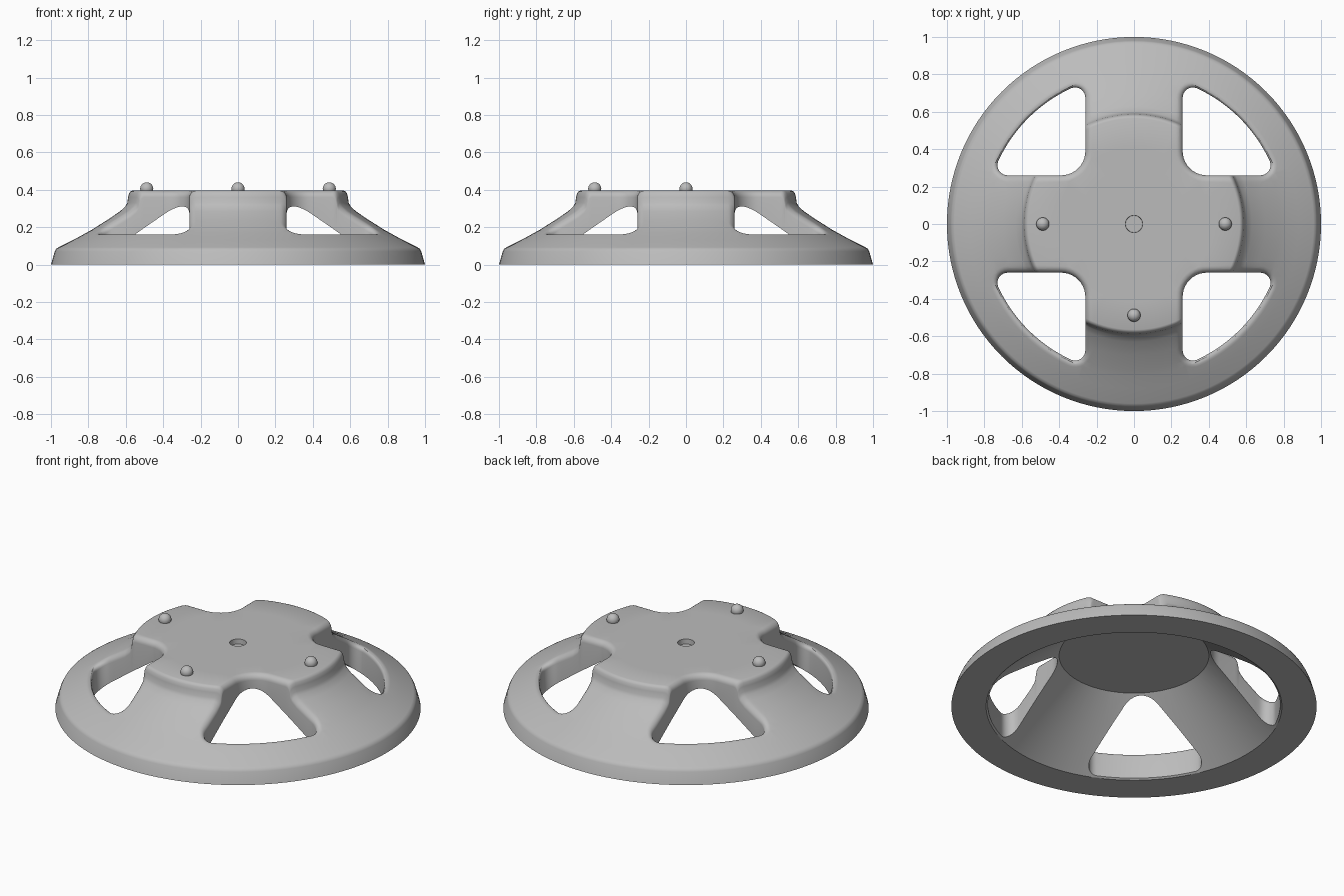
import bpy, bmesh, math
from mathutils import Vector
from mathutils.geometry import delaunay_2d_cdt

if "Cube" in bpy.data.objects:
    bpy.data.objects.remove(bpy.data.objects["Cube"])

SEGMENTS = 128
FILLET = 0.035
STEPS = 6
EDGE, RIM, INNER, CORNER = 0.26, 0.8, 0.13, 0.055

# Radius and height of the upper and lower surfaces
TOP = [(0, 0.365), (0.045, 0.365), (0.046, 0.395), (0.3, 0.395), (0.565, 0.395),
       (0.575, 0.391), (0.583, 0.38), (0.588, 0.36), (0.592, 0.33), (0.602, 0.312),
       (0.63, 0.285), (0.7, 0.238), (0.78, 0.187), (0.88, 0.132), (0.96, 0.092),
       (0.973, 0.084), (0.98, 0.07), (1, 0)]
BOTTOM = [(0, 0.32), (0.41, 0.32), (0.81, 0), (1, 0)]


def material(name, value):
    mat = bpy.data.materials.new(name)
    mat.use_nodes = True
    colour = (value, value, value, 1)
    mat.diffuse_color = colour
    mat.node_tree.nodes["Principled BSDF"].inputs["Base Color"].default_value = colour
    return mat


def height(profile, r):
    for (r0, z0), (r1, z1) in zip(profile, profile[1:]):
        if r <= r1:
            return z0 + (z1 - z0) * (r - r0) / (r1 - r0)
    return profile[-1][1]


def window(offset):
    """Rounded window outline in the first quadrant, grown by an offset."""
    near, far = EDGE + INNER, EDGE + CORNER
    reach = math.sqrt((RIM - CORNER) ** 2 - far ** 2)
    tilt = math.degrees(math.atan2(reach, far))
    arcs = [(near, near, INNER, 270, 180, 10), (far, reach, CORNER, 180, tilt, 8),
            (0, 0, RIM, tilt, 90 - tilt, 20), (reach, far, CORNER, 90 - tilt, -90, 8)]
    points = []
    for cx, cy, radius, start, end, count in arcs:
        first = 1 if cx == 0 else 0
        last = count if cx == 0 else count + 1
        for i in range(first, last):
            a = math.radians(start + (end - start) * i / count)
            points.append(Vector((cx + (radius + offset) * math.cos(a),
                                  cy + (radius + offset) * math.sin(a))))
    return points


OUTLINE = window(0)


def window_distance(x, y):
    """Distance to the nearest window, negative inside it."""
    p = Vector((abs(x), abs(y)))
    nearest, inside = 9.0, True
    for a, b in zip(OUTLINE, OUTLINE[1:] + OUTLINE[:1]):
        d = b - a
        t = max(0, min(1, (p - a).dot(d) / d.length_squared))
        nearest = min(nearest, (p - a - d * t).length)
        if d.x * (p.y - a.y) - d.y * (p.x - a.x) > 0:
            inside = False
    return -nearest if inside else nearest


def upper(x, y):
    d = max(0, min(FILLET, window_distance(x, y)))
    drop = FILLET - math.sqrt(FILLET ** 2 - (FILLET - d) ** 2)
    return height(TOP, math.hypot(x, y)) - drop


# Plan layout: concentric rings and the nested window outlines
points, edges = [Vector((0, 0))], []


def add_loop(loop):
    base, n = len(points), len(loop)
    points.extend(loop)
    edges.extend((base + i, base + (i + 1) % n) for i in range(n))


for r in sorted({r for r, z in TOP + BOTTOM if r > 0}):
    count = SEGMENTS if r > 0.1 else SEGMENTS // 4
    add_loop([Vector((r * math.cos(math.tau * i / count), r * math.sin(math.tau * i / count)))
              for i in range(count)])
for k in range(STEPS + 1):
    offset = FILLET * (1 - math.cos(math.pi / 2 * k / STEPS))
    for sx in (1, -1):
        for sy in (1, -1):
            add_loop([Vector((p.x * sx, p.y * sy)) for p in window(offset)])

plan, _, triangles, *_ = delaunay_2d_cdt(points, edges, [], 0, 1e-5)

# Spoked body: the plan without windows, extruded and shaped on both sides
bm = bmesh.new()
verts = [bm.verts.new((p.x, p.y, 0)) for p in plan]
for tri in triangles:
    centre = sum((plan[i] for i in tri), Vector((0, 0))) / len(tri)
    if window_distance(*centre) > 0:
        bm.faces.new([verts[i] for i in tri])
bmesh.ops.delete(bm, geom=[v for v in bm.verts if not v.link_faces], context='VERTS')
result = bmesh.ops.extrude_face_region(bm, geom=bm.faces[:], use_keep_orig=True)
raised = {g for g in result["geom"] if isinstance(g, bmesh.types.BMVert)}
for v in bm.verts:
    x, y = v.co.xy
    v.co.z = upper(x, y) if v in raised else height(BOTTOM, math.hypot(x, y))
bmesh.ops.remove_doubles(bm, verts=bm.verts[:], dist=1e-4)
bmesh.ops.recalc_face_normals(bm, faces=bm.faces[:])
mesh = bpy.data.meshes.new("spoked_body")
bm.to_mesh(mesh)
bm.free()
body = bpy.data.objects.new("spoked_body", mesh)
bpy.context.collection.objects.link(body)
grey = material("plain_grey", 0.5)
mesh.materials.append(grey)


def smooth(obj, angle):
    bpy.ops.object.select_all(action='DESELECT')
    obj.select_set(True)
    bpy.context.view_layer.objects.active = obj
    bpy.ops.object.shade_smooth_by_angle(angle=math.radians(angle))


smooth(body, 35)

# Domed locating pegs
for name, x, y in (("left_peg", 0.488, 0), ("right_peg", -0.488, 0), ("front_peg", 0, -0.488)):
    bpy.ops.mesh.primitive_uv_sphere_add(segments=32, ring_count=16, radius=0.035,
                                         location=(x, y, 0.405))
    peg = bpy.context.object
    peg.name = name
    peg.data.materials.append(grey)
    smooth(peg, 35)
